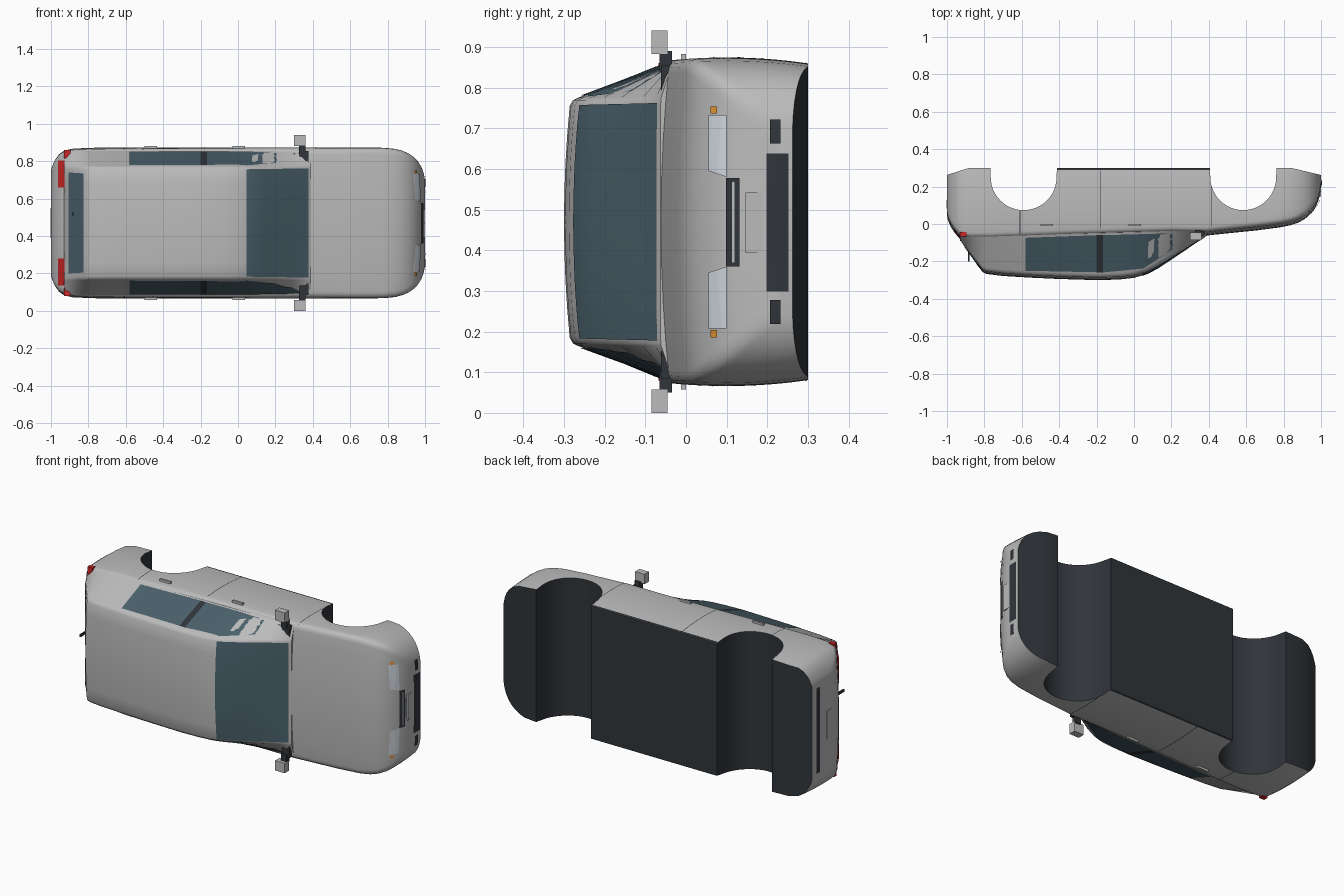
import bpy, bmesh, math
from mathutils import Vector
from mathutils.bvhtree import BVHTree

if "Cube" in bpy.data.objects:
    bpy.data.objects.remove(bpy.data.objects["Cube"])

# The car is built upright (nose +x, width y, height z), then laid on its side.
def material(name, c):
    m = bpy.data.materials.new(name)
    m.diffuse_color = (*c, 1)
    m.use_nodes = True
    m.node_tree.nodes["Principled BSDF"].inputs["Base Color"].default_value = m.diffuse_color
    return m

DARK = material("dark_plastic", (0.03, 0.035, 0.042))
GLASS = material("glass", (0.07, 0.12, 0.15))
RED = material("red_lamp", (0.6, 0.02, 0.02))
ORANGE = material("orange_lamp", (0.8, 0.3, 0.03))
LAMP = material("clear_lamp", (0.65, 0.7, 0.75))
PAINT = material("paint", (0.5, 0.5, 0.5))
verts_all, faces_all = [], []


def finish(name, verts, faces, mats, dark=(), angle=35):
    me = bpy.data.meshes.new(name)
    me.from_pydata([tuple(v) for v in verts], [], faces)
    for m in mats:
        me.materials.append(m)
    for i in dark:
        me.polygons[i].material_index = 1
    bm = bmesh.new()
    bm.from_mesh(me)
    if len(faces) > 60:
        bmesh.ops.recalc_face_normals(bm, faces=bm.faces)
    bm.to_mesh(me)
    bm.free()
    ob = bpy.data.objects.new(name, me)
    bpy.context.collection.objects.link(ob)
    ob.rotation_euler = (math.pi / 2, 0, 0)
    ob.location = (0, 0, 0.47)
    bpy.ops.object.select_all(action='DESELECT')
    ob.select_set(True)
    bpy.context.view_layer.objects.active = ob
    bpy.ops.object.shade_smooth_by_angle(angle=math.radians(angle))
    return ob


def lerp(table, x):
    for (a, *p), (b, *q) in zip(table, table[1:]):
        if x <= b:
            f = max(0, (x - a) / (b - a))
            return [u + (v - u) * f for u, v in zip(p, q)]
    return table[-1][1:]


def loft(name, halves, mats):
    # each half section runs from bottom outer edge to the centre line
    rings = [[(x, -w, h) for w, h in s] + [(x, w, h) for w, h in s[-2::-1]] for x, s in halves]
    n = len(rings[0])
    verts = [v for r in rings for v in r]
    faces, dark = [], []
    for i in range(len(rings) - 1):
        for j in range(n):
            k = (j + 1) % n
            if j == n - 1:
                dark.append(len(faces))
            faces.append((i * n + j, i * n + k, (i + 1) * n + k, (i + 1) * n + j))
    faces += [tuple(range(n)), tuple(range(len(verts) - n, len(verts)))]
    base = len(verts_all)
    verts_all.extend(verts)
    faces_all.extend(tuple(i + base for i in f) for f in faces)
    return finish(name, verts, faces, mats, dark if len(mats) > 1 else ())


# Lower body: x, top height, half width
BODY = [(-1, -0.05, .28), (-.995, -.02, .30), (-.98, .015, .335), (-.957, .05, .367), (-.93, .08, .387),
        (-.88, .092, .398), (-.75, .092, .403), (-.3, .075, .404), (.2, .06, .404), (.385, .062, .404),
        (.5, .05, .404), (.65, .035, .404), (.78, .018, .402), (.84, .006, .396), (.88, -.008, .386),
        (.915, -.028, .37), (.94, -.05, .352), (.96, -.075, .332), (.98, -.11, .302), (.993, -.15, .268), (1, -.2, .235)]
BASE = [(-1, -.262), (-.885, -.30), (.84, -.30), (1, -.262)]
R, ARCHES = 0.176, (-.59, .584)

stations = [(r[0], lerp(BASE, r[0])[0]) for r in BODY if all(abs(r[0] - c) > R + .005 for c in ARCHES)]
for c in ARCHES:
    stations += [(c - R - .002, -.30), (c + R + .002, -.30)]
    for i in range(25):
        a = math.pi * i / 24
        stations.append((c - R * math.cos(a), -.25 + R * math.sin(a)))
stations.sort()


def body_section(x, b):
    t, W = lerp(BODY, x)
    edge, r = t - .018, .028
    wid = lambda h: W * (1 - .9 * (h + .1) ** 2)
    pts = [(wid(h), h) for h in (b + (edge - r - b) * i / 8 for i in range(9))]
    w = pts[-1][0]
    pts += [(w - r * 1.2 * (1 - math.cos(a)), edge - r + r * math.sin(a)) for a in (math.pi / 8 * k for k in (1, 2, 3, 4))]
    w = pts[-1][0]
    return pts + [(w * f, t - .018 * f * f) for f in (.8, .55, .28, 0)]


loft("lower_body", [(x, body_section(x, b)) for x, b in stations], [PAINT, DARK])

# Cabin: x, roof height
ROOF = [(-.93, .085), (-.9, .13), (-.86, .185), (-.81, .257), (-.79, .267), (-.7, .278), (-.55, .287), (-.4, .294),
        (-.2, .30), (-.08, .297), (0, .288), (.06, .27), (.12, .24), (.2, .187), (.3, .12), (.36, .08), (.39, .063)]


def cabin_section(x, t):
    belt = lerp(BODY, x)[0] - .026
    d = min(1, max(.05, (t - belt - .02) / .18))
    wb = min(.385, lerp(BODY, x)[1] - .015)
    pts = [(wb, belt), (.305, t - .034 * d), (.299, t - .022 * d), (.285, t - .014 * d)]
    return pts + [(.285 * f, t - .014 * d * f * f) for f in (.75, .5, .25, 0)]


loft("cabin", [(x, cabin_section(x, t)) for x, t in ROOF], [PAINT])
TREE = BVHTree.FromPolygons([Vector(v) for v in verts_all], faces_all)


# Thin panel projected on the shell; axis 0 = ends, 1 = sides, 2 = from above
def patch(name, axis, sign, quad, mat, lift=.003, n=12):
    d = Vector((0, 0, 0))
    d[axis] = sign
    verts = []
    p = [Vector(q) for q in quad]
    for i in range(n + 1):
        for j in range(n + 1):
            u, v = i / n, j / n
            q = (p[0] * (1 - u) + p[1] * u) * (1 - v) + (p[3] * (1 - u) + p[2] * u) * v
            o = Vector((q[0], q[1], 0)) if axis == 2 else (Vector((0, *q)) if axis == 0 else Vector((q[0], 0, q[1])))
            hit, nor, _, _ = TREE.ray_cast(o + d * 2, -d)
            verts.append((hit if hit else o + d * .4) + d * lift)
    m = n + 1
    faces = [(i * m + j, (i + 1) * m + j, (i + 1) * m + j + 1, i * m + j + 1) for i in range(n) for j in range(n)]
    return finish(name, verts, faces, [mat])


def rect(a0, a1, b0, b1):
    return [(a0, b0), (a1, b0), (a1, b1), (a0, b1)]


def box(name, x0, x1, y0, y1, z0, z1, mat):
    v = [(x, y, z) for x in (x0, x1) for y in (y0, y1) for z in (z0, z1)]
    f = [(0, 1, 3, 2), (4, 6, 7, 5), (0, 4, 5, 1), (2, 3, 7, 6), (0, 2, 6, 4), (1, 5, 7, 3)]
    return finish(name, v, f, [mat])


# Glass front and rear
patch("windshield", 2, 1, [(.045, -.287), (.378, -.292), (.378, .292), (.045, .287)], GLASS)
patch("rear_window", 2, 1, [(-.905, -.27), (-.825, -.265), (-.825, .265), (-.905, .27)], GLASS)

# Paired parts on both sides
for s, side in ((-1, "left"), (1, "right")):
    patch(side + "_rear_side_window", 1, s, [(-.58, .074), (-.2, .06), (-.2, .258), (-.58, .25)], GLASS)
    patch(side + "_door_pillar", 1, s, [(-.2, .06), (-.165, .06), (-.165, .259), (-.2, .258)], DARK)
    patch(side + "_front_side_window", 1, s, [(-.165, .06), (.34, .046), (.05, .238), (-.165, .259)], GLASS)
    for x, lo, hi in ((-.61, -.07, .055), (-.18, -.29, .05), (.413, -.2, .03)):
        patch(side + "_door_seam", 1, s, rect(x - .002, x + .002, lo, hi), DARK, .001)
    patch(side + "_sill_trim", 1, s, rect(-.41, .405, -.299, -.29), DARK, .001)
    lo, hi = sorted((s * .39, s * .412))
    for x in (-.5, -.03):
        box(side + "_door_handle", x, x + .068, lo, hi, 0, .012, PAINT)
    # door mirror with its stem
    lo, hi = sorted((s * .412, s * .47))
    box(side + "_mirror", .3, .362, lo, hi, .045, .085, PAINT)
    lo, hi = sorted((s * .37, s * .42))
    box(side + "_mirror_stem", .325, .36, lo, hi, .035, .065, DARK)
    lo, hi = sorted((s * .3, s * .385))
    box(side + "_mirror_base", .33, .378, lo, hi, .03, .062, DARK)
    # lamps
    patch(side + "_headlight", 0, 1, [(s * .11, -.1), (s * .262, -.1), (s * .262, -.055), (s * .125, -.055)], LAMP, .005)
    patch(side + "_indicator", 0, 1, rect(s * .266, s * .284, -.076, -.06), ORANGE, .008)
    patch(side + "_fog_lamp", 0, 1, rect(s * .192, s * .252, -.232, -.206), DARK, .005)
    patch(side + "_tail_light", 2, 1, rect(-.962, -.927, s * .19, s * .335), RED, .004)
    lo, hi = sorted((s * .345, s * .39))
    box(side + "_tail_light_corner", -.93, -.895, lo, hi, .042, .068, RED)

# Nose details
patch("grille", 0, 1, rect(-.11, .108, -.132, -.098), DARK, .006)
patch("grille_bar", 0, 1, rect(-.1, .098, -.119, -.113), PAINT, .008)
box("front_plate", .98, 1.0, -.077, .072, -.186, -.146, PAINT)
patch("front_intake", 0, 1, rect(-.172, .168, -.252, -.198), DARK, .003)

# Tail details
box("rear_plate_frame", -1.0, -.98, -.09, .09, -.135, -.075, DARK)
box("rear_plate", -1.003, -.98, -.08, .08, -.128, -.082, PAINT)
patch("rear_bumper_strip", 0, -1, rect(-.25, .25, -.225, -.19), DARK, .003)
wiper = box("rear_wiper", -.888, -.88, .04, .055, .085, .2, DARK)
